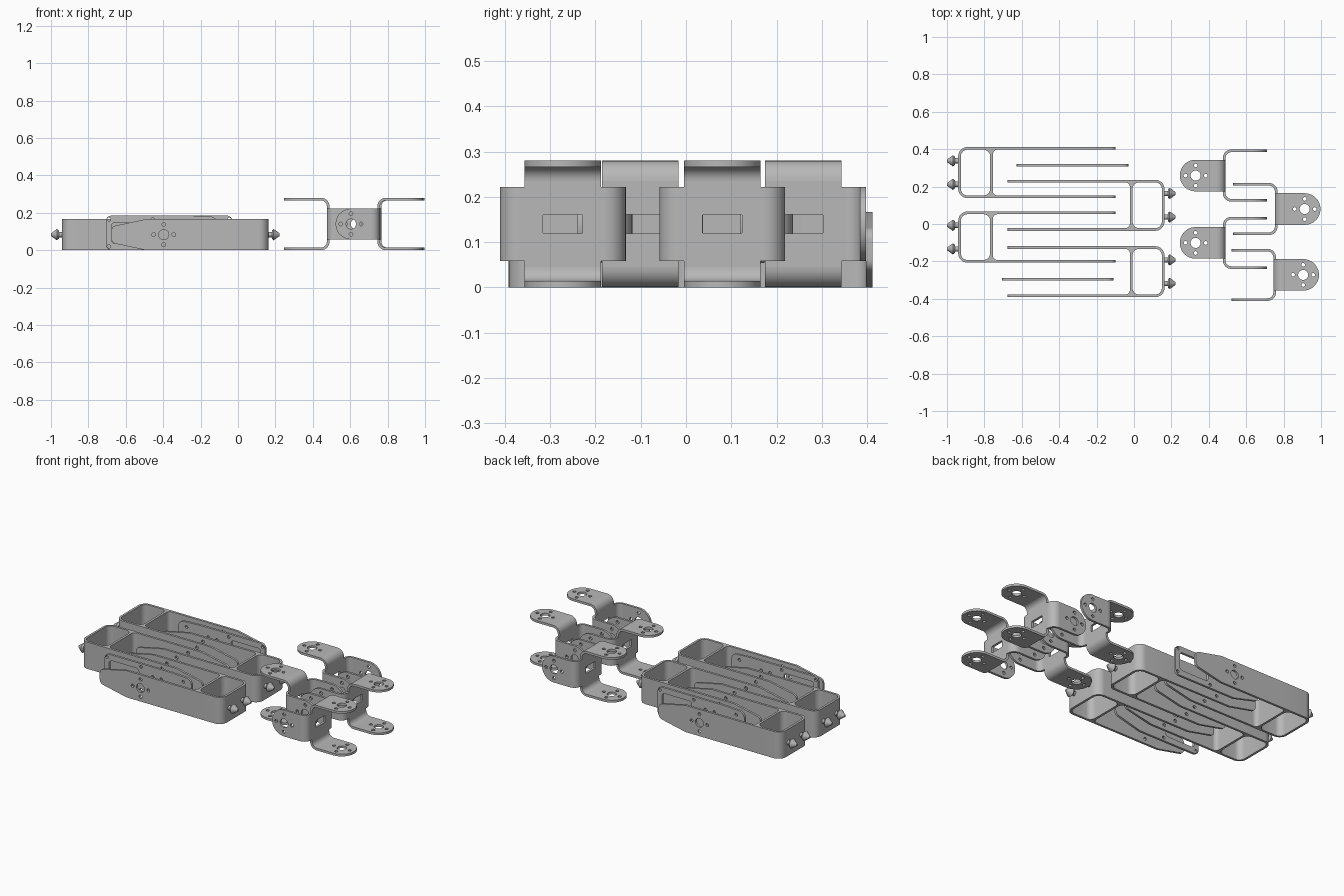
import bpy, bmesh, math
from mathutils import Matrix, Vector

if "Cube" in bpy.data.objects:
    bpy.data.objects.remove(bpy.data.objects["Cube"])

T = 0.014          # sheet thickness
H = 0.166          # leg height
GREY = bpy.data.materials.new("grey_plastic")
GREY.diffuse_color = (0.48, 0.48, 0.48, 1)
GREY.use_nodes = True
GREY.node_tree.nodes["Principled BSDF"].inputs["Base Color"].default_value = GREY.diffuse_color

def rx(a): return Matrix.Rotation(math.radians(a), 4, 'X')
def rz(a): return Matrix.Rotation(math.radians(a), 4, 'Z')
def mv(x, y, z): return Matrix.Translation((x, y, z))

WALL = Matrix(((0, 0, 1, 0), (1, 0, 0, 0), (0, 1, 0, 0), (0, 0, 0, 1)))  # flat shape -> YZ plane

def arc(cx, cy, r, a0, a1, n=8):
    return [(cx + r * math.cos(math.radians(a0 + (a1 - a0) * i / n)),
             cy + r * math.sin(math.radians(a0 + (a1 - a0) * i / n))) for i in range(n + 1)]

def circle(cx, cy, r, n=24):
    return arc(cx, cy, r, 0, 360, n)[:-1]

def round_rect(x0, y0, x1, y1, r):
    return (arc(x1 - r, y0 + r, r, -90, 0) + arc(x1 - r, y1 - r, r, 0, 90)
            + arc(x0 + r, y1 - r, r, 90, 180) + arc(x0 + r, y0 + r, r, 180, 270))

def horn_holes(cx, cy):
    # one large hole with four screw holes around it
    h = [circle(cx, cy, 0.027)]
    for dx, dy in ((1, 0), (-1, 0), (0, 1), (0, -1)):
        h.append(circle(cx + dx * 0.054, cy + dy * 0.054, 0.010, 12))
    return h

def sheet(bm, loops, thick, matrix):
    # extrude an outline (first loop) with holes (other loops), centred on its plane
    cu = bpy.data.curves.new("outline", 'CURVE')
    cu.dimensions = '2D'
    cu.fill_mode = 'BOTH'
    cu.extrude = thick / 2
    for loop in loops:
        sp = cu.splines.new('POLY')
        sp.points.add(len(loop) - 1)
        for p, (x, y) in zip(sp.points, loop):
            p.co = (x, y, 0, 1)
        sp.use_cyclic_u = True
    ob = bpy.data.objects.new("outline", cu)
    bpy.context.scene.collection.objects.link(ob)
    dg = bpy.context.evaluated_depsgraph_get()
    me = bpy.data.meshes.new_from_object(ob.evaluated_get(dg))
    tmp = bmesh.new()
    tmp.from_mesh(me)
    bmesh.ops.remove_doubles(tmp, verts=tmp.verts, dist=1e-5)
    bmesh.ops.recalc_face_normals(tmp, faces=tmp.faces)
    tmp.transform(matrix)
    tmp.to_mesh(me)
    tmp.free()
    bm.from_mesh(me)
    bpy.data.objects.remove(ob)
    bpy.data.curves.remove(cu)
    bpy.data.meshes.remove(me)

def finish(bm, name, matrix):
    me = bpy.data.meshes.new(name)
    bm.transform(matrix)
    bm.to_mesh(me)
    bm.free()
    me.materials.clear()
    me.materials.append(GREY)
    for p in me.polygons:
        p.material_index = 0
    ob = bpy.data.objects.new(name, me)
    bpy.context.scene.collection.objects.link(ob)

def leg(name, x, y, turn):
    # closed end at local x = 0, arms reach +x
    bm = bmesh.new()
    w, d, f, r = 0.1365, 0.185, 0.025, 0.05
    i = w - T
    outline = (arc(r, -w + r, r, 270, 180) + arc(r, w - r, r, 180, 90)
               + [(d + f, w)] + arc(d + f, i - f, f, 90, 180)
               + arc(d + f, -i + f, f, 180, 270) + [(d + f, -w)])
    sheet(bm, [outline, round_rect(T, -i, d - T, i, 0.036)], H, mv(0, 0, H / 2))
    # tapered arms with horn holes
    arm = ([(d + f, 0), (0.655, 0)] + arc(0.812, 0.062, 0.028, -75, 0)
           + arc(0.812, H - 0.062, 0.028, 0, 75) + [(0.655, H), (d + f, H)])
    for s in (-1, 1):
        sheet(bm, [arm] + horn_holes(0.56, H / 2), T, mv(0, s * (w - T / 2), 0) @ rx(90))
    finish(bm, name, mv(x, y, 0) @ rz(turn))
    # snap pins on the closed end
    bm = bmesh.new()
    face_out = Matrix.Rotation(math.radians(-90), 4, 'Y')
    for s in (-1, 1):
        for x0, length, r1, r2 in ((0, 0.026, 0.014, 0.014), (0.018, 0.010, 0.022, 0.030),
                                   (0.028, 0.032, 0.030, 0.007)):
            bmesh.ops.create_cone(bm, cap_ends=True, segments=24, radius1=r1, radius2=r2, depth=length,
                                  matrix=mv(-x0 - length / 2, s * 0.063, H / 2) @ face_out)
    finish(bm, name + "_pins", mv(x, y, 0) @ rz(turn))

def mount_plate(name, x, y, turn):
    # servo frame at local x = 0, body reaches +x
    bm = bmesh.new()
    L, top = 0.597, 0.185
    outline = (arc(0.03, 0.03, 0.03, 180, 270) + [(0.25, 0.0), (0.42, 0.0)]
               + arc(L - 0.04, 0.075, 0.04, -60, 0) + arc(L - 0.04, top - 0.045, 0.04, 0, 80)
               + [(0.45, top)] + arc(0.03, top - 0.03, 0.03, 90, 180))
    holes = [round_rect(0.03, 0.036, 0.235, 0.149, 0.02)]
    for hx, hz in ((0.016, 0.165), (0.016, 0.02), (0.25, 0.165), (0.25, 0.02),
                   (0.33, 0.125), (0.39, 0.125), (0.54, 0.15)):
        holes.append(circle(hx, hz, 0.0095, 12))
    sheet(bm, [outline] + holes, T, rx(90))
    finish(bm, name, mv(x, y, 0) @ rz(turn))

def flange(bm, half, wide, reach, matrix):
    # bent elbow plus a round-ended tab with horn holes
    R = 0.045
    cx = R - T / 2
    elbow = arc(cx, half - R, R, 180, 90) + arc(cx, half - R, R - T, 90, 180)
    sheet(bm, [elbow], 2 * wide, matrix @ rx(90))
    c = reach - wide
    tab = [(cx, wide), (cx, -wide)] + arc(c, 0, wide, -90, 90, 24)
    sheet(bm, [tab] + horn_holes(c, 0), T, matrix @ mv(0, 0, half - T / 2))

def bracket(name, x, y, turn):
    bm = bmesh.new()
    a, b, p, q = 0.0845, 0.082, 0.139 - 0.045, 0.14 - 0.045
    # cross-shaped wall with a cable slot
    quarter = [(a, q), (a, b), (p, b)]
    cross = (quarter + [(u, -v) for u, v in reversed(quarter)]
             + [(-u, -v) for u, v in quarter] + [(-u, v) for u, v in reversed(quarter)])
    sheet(bm, [cross, round_rect(-0.044, -0.021, 0.044, 0.021, 0.004)], T, WALL)
    for t in (0, 180):
        flange(bm, 0.14, a, 0.237, rz(180) @ rx(t))
        flange(bm, 0.139, b, 0.23, rx(90 + t))
    finish(bm, name, mv(x, y, 0.14) @ rz(turn))

leg("leg_back_left", -0.94, 0.275, 0)
leg("leg_back_right", 0.163, 0.10, 180)
leg("leg_front_left", -0.94, -0.07, 0)
leg("leg_front_right", 0.163, -0.255, 180)

mount_plate("servo_plate_back", -0.03, 0.315, 180)
mount_plate("servo_plate_front", -0.706, -0.295, 0)

bracket("bracket_back_left", 0.482, 0.259, 0)
bracket("bracket_back_right", 0.760, 0.080, 180)
bracket("bracket_front_left", 0.482, -0.101, 0)
bracket("bracket_front_right", 0.752, -0.272, 180)

# smooth the bends, keep the sheet edges sharp
bpy.ops.object.select_all(action='SELECT')
bpy.context.view_layer.objects.active = bpy.context.scene.objects[0]
bpy.ops.object.shade_smooth_by_angle(angle=math.radians(30))
